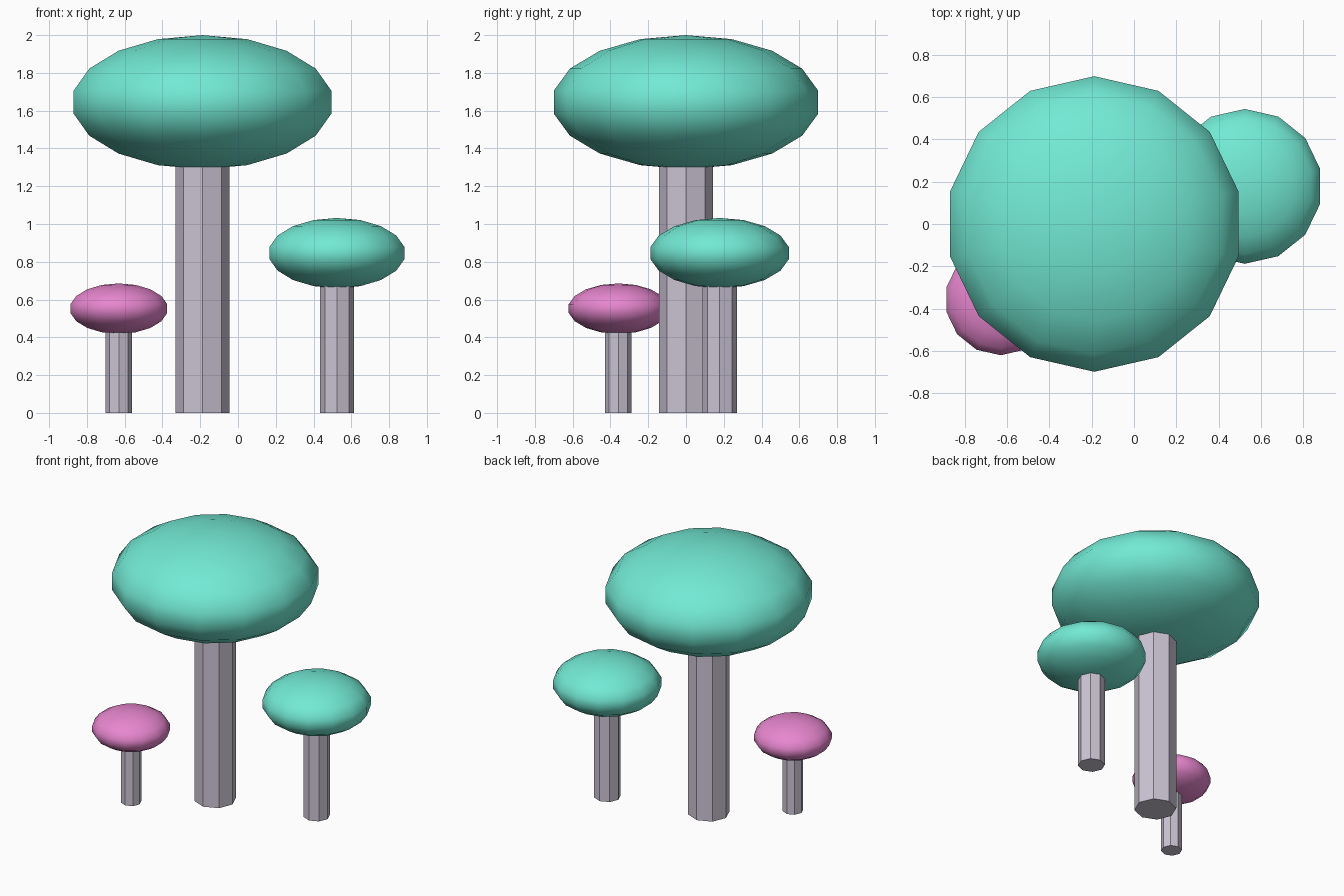
import bpy

if "Cube" in bpy.data.objects:
    bpy.data.objects.remove(bpy.data.objects["Cube"])


def material(name, rgb):
    m = bpy.data.materials.new(name)
    m.diffuse_color = (*rgb, 1)
    m.use_nodes = True
    m.node_tree.nodes["Principled BSDF"].inputs["Base Color"].default_value = m.diffuse_color
    return m


teal = material("teal", (0.17, 0.82, 0.66))
pink = material("pink", (0.80, 0.24, 0.62))
lavender = material("lavender", (0.60, 0.55, 0.66))


def mushroom(size, x, y, cap_z, cap_r, stem_r, cap_mat):
    # Octagonal stem, running a little way into the cap
    h = cap_z - 0.4 * cap_r
    bpy.ops.mesh.primitive_cylinder_add(
        vertices=8, radius=stem_r, depth=h, location=(x, y, h / 2))
    stem = bpy.context.object
    stem.name = size + "_stem"
    stem.data.materials.append(lavender)

    # Squashed round cap
    bpy.ops.mesh.primitive_uv_sphere_add(
        segments=14, ring_count=9, radius=cap_r, location=(x, y, cap_z))
    cap = bpy.context.object
    cap.name = size + "_cap"
    cap.scale.z = 0.5
    bpy.ops.object.transform_apply(location=False, rotation=False, scale=True)
    bpy.ops.object.shade_smooth()
    cap.data.materials.append(cap_mat)


mushroom("large", -0.188, 0.0, 1.645, 0.71, 0.142, teal)
mushroom("medium", 0.524, 0.178, 0.846, 0.372, 0.091, teal)
mushroom("small", -0.631, -0.358, 0.552, 0.267, 0.07, pink)
